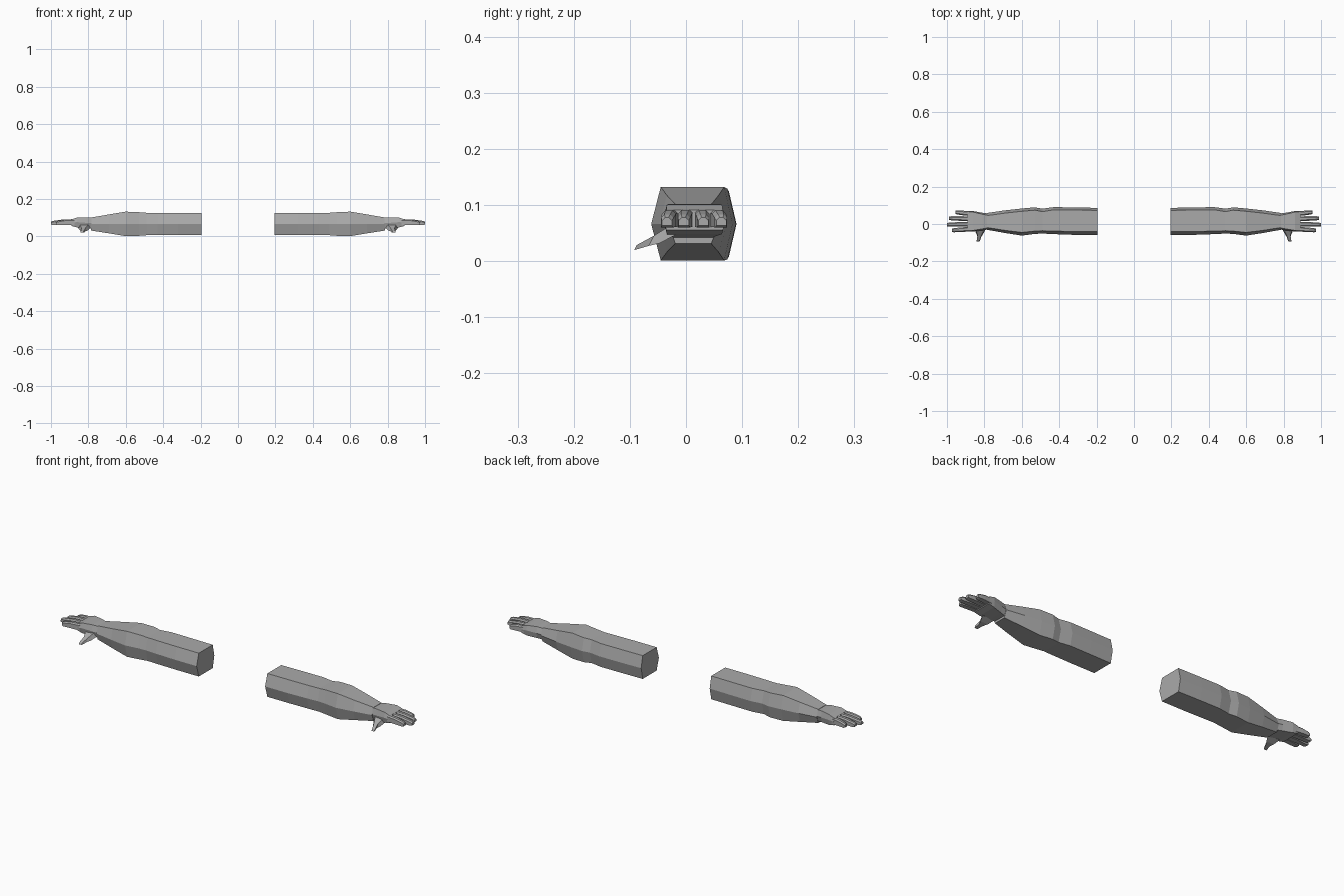
import bpy, bmesh
from mathutils import Vector

grey = bpy.data.materials.new("plain grey")
grey.diffuse_color = (0.4, 0.4, 0.4, 1)


def loft(name, rings):
    """Skin a closed tube through equal-length rings and cap both ends."""
    bm = bmesh.new()
    loops = [[bm.verts.new(p) for p in r] for r in rings]
    n = len(loops[0])
    for a, b in zip(loops, loops[1:]):
        for i in range(n):
            j = (i + 1) % n
            bm.faces.new((a[i], a[j], b[j], b[i]))
    bm.faces.new(loops[0])
    bm.faces.new(loops[-1])
    bmesh.ops.recalc_face_normals(bm, faces=bm.faces)
    for side, flip in (("right", 1), ("left", -1)):
        part = bm.copy()
        if flip < 0:
            bmesh.ops.scale(part, vec=(-1, 1, 1), verts=part.verts)
            bmesh.ops.reverse_faces(part, faces=part.faces)
        me = bpy.data.meshes.new(f"{side}_{name}")
        part.to_mesh(me)
        part.free()
        me.materials.append(grey)
        ob = bpy.data.objects.new(f"{side}_{name}", me)
        bpy.context.collection.objects.link(ob)
    bm.free()


def hexagon(x, front, front_flat, back_flat, back, low, high, mid=0.066):
    return [(x, front, mid), (x, front_flat, high), (x, back_flat, high),
            (x, back, mid), (x, back_flat, low), (x, front_flat, low)]


# Sleeve-like arm: shoulder, elbow swell, forearm, wrist
loft("arm", [hexagon(*s) for s in (
    (0.195, -0.058, -0.040, 0.073, 0.086, 0.006, 0.126),
    (0.32, -0.058, -0.040, 0.075, 0.089, 0.006, 0.126),
    (0.43, -0.054, -0.038, 0.076, 0.090, 0.006, 0.126),
    (0.49, -0.051, -0.036, 0.066, 0.082, 0.006, 0.126),
    (0.53, -0.053, -0.038, 0.074, 0.089, 0.003, 0.129),
    (0.60, -0.062, -0.045, 0.068, 0.083, 0.001, 0.132),
    (0.69, -0.048, -0.034, 0.058, 0.073, 0.016, 0.117),
    (0.785, -0.031, -0.019, 0.045, 0.059, 0.031, 0.101))])

# Palm, flaring from the wrist to the knuckles
loft("palm", [hexagon(*s) for s in (
    (0.77, -0.027, -0.018, 0.044, 0.055, 0.040, 0.098, 0.068),
    (0.81, -0.034, -0.026, 0.052, 0.060, 0.044, 0.102, 0.072),
    (0.86, -0.040, -0.034, 0.064, 0.069, 0.048, 0.101, 0.076),
    (0.89, -0.041, -0.035, 0.066, 0.070, 0.055, 0.091, 0.074))])

# Four slightly splayed, tapering fingers with a knuckle bend
for name, y0, y1, tip in (("little_finger", 0.055, 0.063, 0.955),
                          ("ring_finger", 0.028, 0.031, 0.988),
                          ("middle_finger", 0.000, -0.004, 1.0),
                          ("index_finger", -0.027, -0.034, 0.973)):
    rings = []
    for t, w, low, high in ((0, 0.0125, 0.060, 0.092), (0.5, 0.0125, 0.061, 0.090),
                            (0.9, 0.011, 0.060, 0.083), (1, 0.009, 0.063, 0.078)):
        x, y = 0.875 + t * (tip - 0.875), y0 + t * (y1 - y0)
        c = 0.006
        rings.append([(x, y - w, low), (x, y - w, high - c), (x, y - w + c, high),
                      (x, y + w - c, high), (x, y + w, high - c), (x, y + w, low)])
    loft(name, rings)

# Thumb pointing forwards and down
rings = []
for x, y, z, wx, wz in ((0.822, -0.012, 0.062, 0.034, 0.018),
                        (0.824, -0.040, 0.046, 0.021, 0.016),
                        (0.826, -0.062, 0.036, 0.011, 0.010),
                        (0.833, -0.090, 0.024, 0.008, 0.005)):
    up = Vector((0, 0.45, 0.9)) * wz
    side = Vector((wx, 0, 0))
    c = Vector((x, y, z))
    rings.append([c - side - up, c + side - up, c + side + up, c - side + up])
loft("thumb", rings)
